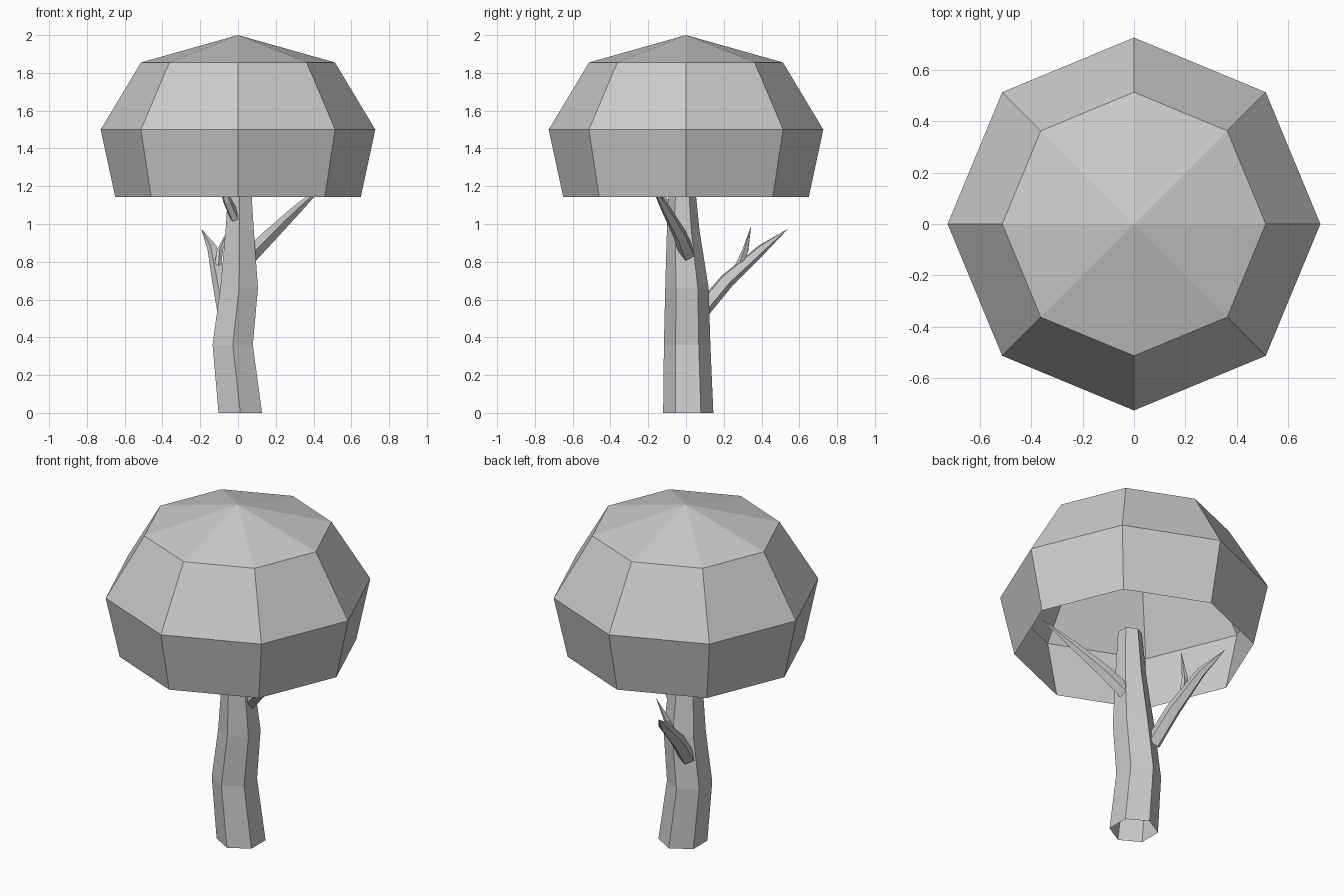
import bpy, math
from mathutils import Vector

if "Cube" in bpy.data.objects:
    bpy.data.objects.remove(bpy.data.objects["Cube"])


def skin(name, rings, cap_end=False):
    """Flat-faced mesh skinned over rings; a ring of one point closes to a tip."""
    verts, faces, prev = [], [], None
    for ring in rings:
        idx = list(range(len(verts), len(verts) + len(ring)))
        verts += [tuple(p) for p in ring]
        if prev:
            n = len(prev)
            for i in range(n):
                j = (i + 1) % n
                if len(idx) == 1:
                    faces.append((prev[i], prev[j], idx[0]))
                else:
                    faces.append((prev[i], prev[j], idx[j], idx[i]))
        prev = idx
    if cap_end:
        faces.append(tuple(prev))
    mesh = bpy.data.meshes.new(name)
    mesh.from_pydata(verts, [], faces)
    obj = bpy.data.objects.new(name, mesh)
    bpy.context.collection.objects.link(obj)
    return obj


def flat_ring(x, y, z, r, sides, start=0.0):
    if r == 0:
        return [Vector((x, y, z))]
    return [Vector((x + r * math.cos(start + math.tau * i / sides),
                    y + r * math.sin(start + math.tau * i / sides), z))
            for i in range(sides)]


def branch(name, path, radii, sides=5):
    """Tapered limb with rings square to the path."""
    pts = [Vector(p) for p in path]
    rings = []
    for i, (p, r) in enumerate(zip(pts, radii)):
        if r == 0:
            rings.append([p])
            continue
        d = (pts[min(i + 1, len(pts) - 1)] - pts[max(i - 1, 0)]).normalized()
        u = d.cross(Vector((0, 0, 1))).normalized()
        v = u.cross(d)
        rings.append([p + r * (-v * math.cos(a) + u * math.sin(a))
                      for a in (-math.tau * k / sides for k in range(sides))])
    return skin(name, rings)


# Open-bottomed canopy shell: height, radius
skin("canopy", [flat_ring(0, 0, z, r, 8) for z, r in
                [(1.143, 0.65), (1.5, 0.727), (1.855, 0.514), (2.0, 0)]])

# Crooked six-sided trunk: x, y, z, radius
trunk = [(0.012, 0.012, 0, 0.133), (-0.028, 0.006, 0.36, 0.123),
         (0.006, 0.005, 0.66, 0.115), (0.009, -0.015, 0.97, 0.086),
         (0.009, -0.023, 1.25, 0.066)]
skin("trunk", [flat_ring(*t, 6, math.pi / 2) for t in trunk], cap_end=True)

# Branches
branch("right_branch",
       [(0.04, 0.02, 0.81), (0.17, -0.03, 0.94), (0.32, -0.11, 1.085), (0.49, -0.2, 1.24)],
       [0.045, 0.038, 0.025, 0])
branch("back_branch",
       [(-0.065, 0.08, 0.54), (-0.095, 0.215, 0.70), (-0.135, 0.405, 0.87), (-0.195, 0.54, 0.975)],
       [0.045, 0.042, 0.027, 0])
branch("back_twig",
       [(-0.11, 0.275, 0.77), (-0.095, 0.315, 0.86), (-0.043, 0.345, 0.99)],
       [0.02, 0.017, 0])
branch("front_branch",
       [(-0.015, -0.07, 1.03), (-0.055, -0.12, 1.12), (-0.11, -0.19, 1.26)],
       [0.027, 0.025, 0])
